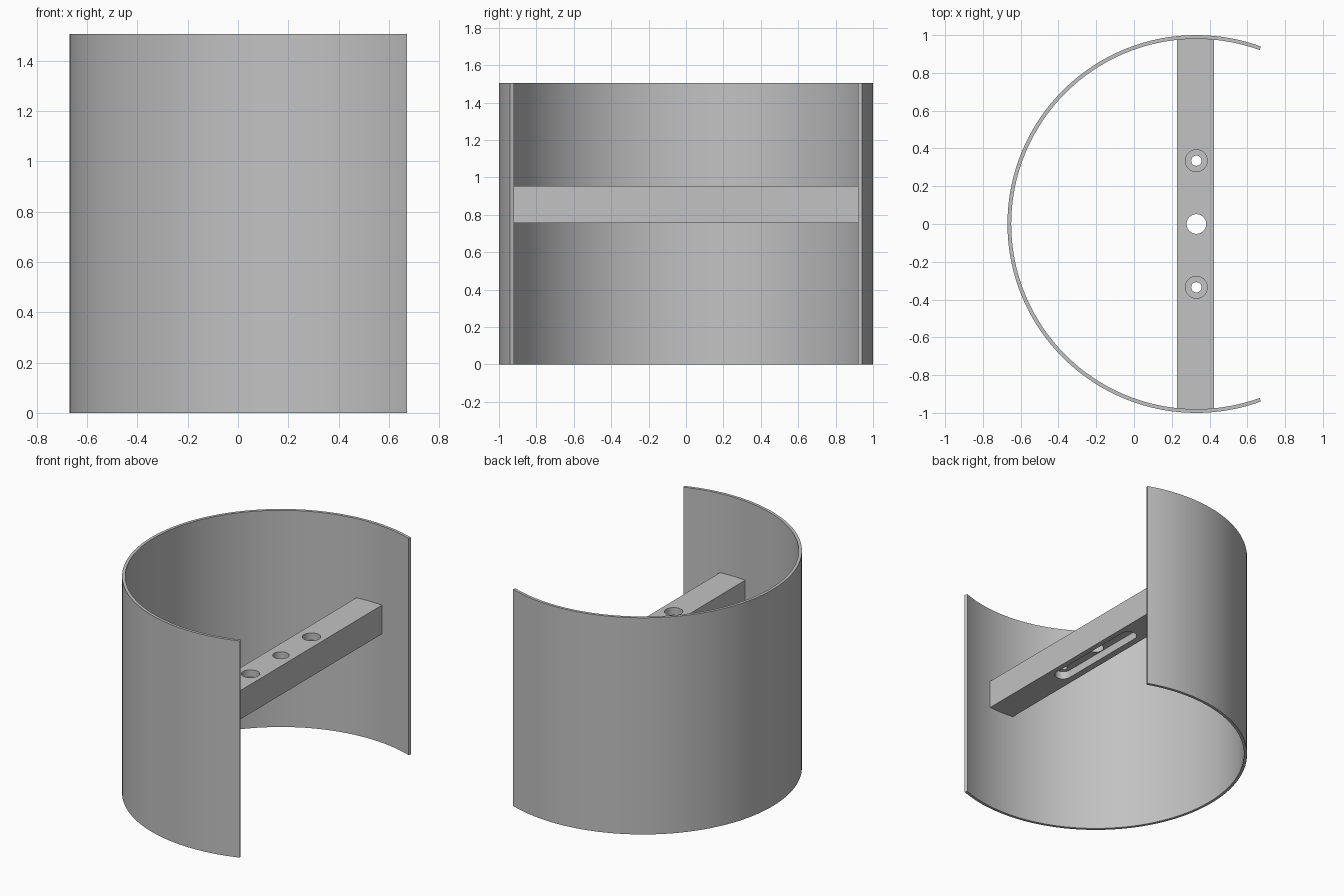
import bpy, bmesh, math

if "Cube" in bpy.data.objects:
    bpy.data.objects.remove(bpy.data.objects["Cube"], do_unlink=True)

HEIGHT = 1.505
AXIS_X = 0.33          # shell axis
R_OUT, R_IN = 1.0, 0.98
HALF_GAP = math.radians(70)
BAR_BOTTOM, BAR_TOP = 0.755, 0.955

grey = bpy.data.materials.new("plain grey")
grey.use_nodes = True
grey.diffuse_color = (0.54, 0.54, 0.54, 1)
grey.node_tree.nodes["Principled BSDF"].inputs["Base Color"].default_value = (0.54, 0.54, 0.54, 1)


def make_object(name, bm):
    bmesh.ops.recalc_face_normals(bm, faces=bm.faces)
    mesh = bpy.data.meshes.new(name)
    bm.to_mesh(mesh)
    bm.free()
    mesh.materials.append(grey)
    obj = bpy.data.objects.new(name, mesh)
    bpy.context.collection.objects.link(obj)
    return obj


def extrude_up(bm, height):
    result = bmesh.ops.extrude_face_region(bm, geom=bm.faces[:])
    top = [g for g in result["geom"] if isinstance(g, bmesh.types.BMVert)]
    bmesh.ops.translate(bm, verts=top, vec=(0, 0, height))


def stadium(name, radius, y_low, y_high, z_low, z_high, steps=24):
    """Upright prism with round ends; a cylinder when both ends coincide."""
    bm = bmesh.new()
    points = []
    for centre, start in ((y_high, 0), (y_low, math.pi)):
        last = steps if y_low == y_high else steps + 1
        for i in range(last):
            a = start + math.pi * i / steps
            points.append((AXIS_X + radius * math.cos(a), centre + radius * math.sin(a), z_low))
    bm.faces.new([bm.verts.new(p) for p in points])
    extrude_up(bm, z_high - z_low)
    return make_object(name, bm)


def cut(target, cutter):
    mod = target.modifiers.new("cut", "BOOLEAN")
    mod.operation = "DIFFERENCE"
    mod.solver = "EXACT"
    mod.object = cutter
    bpy.context.view_layer.update()
    graph = bpy.context.evaluated_depsgraph_get()
    mesh = bpy.data.meshes.new_from_object(target.evaluated_get(graph))
    target.modifiers.clear()
    target.data = mesh
    bpy.data.objects.remove(cutter, do_unlink=True)


# Open curved shell
bm = bmesh.new()
steps = 96
pairs = []
for i in range(steps + 1):
    a = HALF_GAP + (2 * math.pi - 2 * HALF_GAP) * i / steps
    pairs.append([bm.verts.new((AXIS_X + r * math.cos(a), r * math.sin(a), 0)) for r in (R_IN, R_OUT)])
for (a, b), (c, d) in zip(pairs, pairs[1:]):
    bm.faces.new((a, b, d, c))
extrude_up(bm, HEIGHT)
shell = make_object("curved_shell", bm)

# Cross bar spanning the shell
bm = bmesh.new()
bmesh.ops.create_cube(bm, size=1)
bmesh.ops.scale(bm, verts=bm.verts, vec=(0.195, 1.97, BAR_TOP - BAR_BOTTOM))
bmesh.ops.translate(bm, verts=bm.verts, vec=(AXIS_X - 0.005, 0, (BAR_TOP + BAR_BOTTOM) / 2))
bar = make_object("cross_bar", bm)

# Slot pocket underneath, centre hole, and counterbored screw holes
cut(bar, stadium("slot_cutter", 0.055, -0.335, 0.335, BAR_BOTTOM - 0.1, BAR_BOTTOM + 0.055))
cut(bar, stadium("centre_cutter", 0.052, 0, 0, BAR_BOTTOM - 0.1, BAR_TOP + 0.1))
for y in (-0.335, 0.335):
    cut(bar, stadium("counterbore_cutter", 0.058, y, y, BAR_TOP - 0.05, BAR_TOP + 0.1))
    cut(bar, stadium("screw_cutter", 0.027, y, y, BAR_BOTTOM - 0.1, BAR_TOP + 0.1))

# Smooth curves, sharp edges
for obj in (shell, bar):
    bpy.ops.object.select_all(action="DESELECT")
    obj.select_set(True)
    bpy.context.view_layer.objects.active = obj
    bpy.ops.object.shade_smooth_by_angle(angle=math.radians(30))
